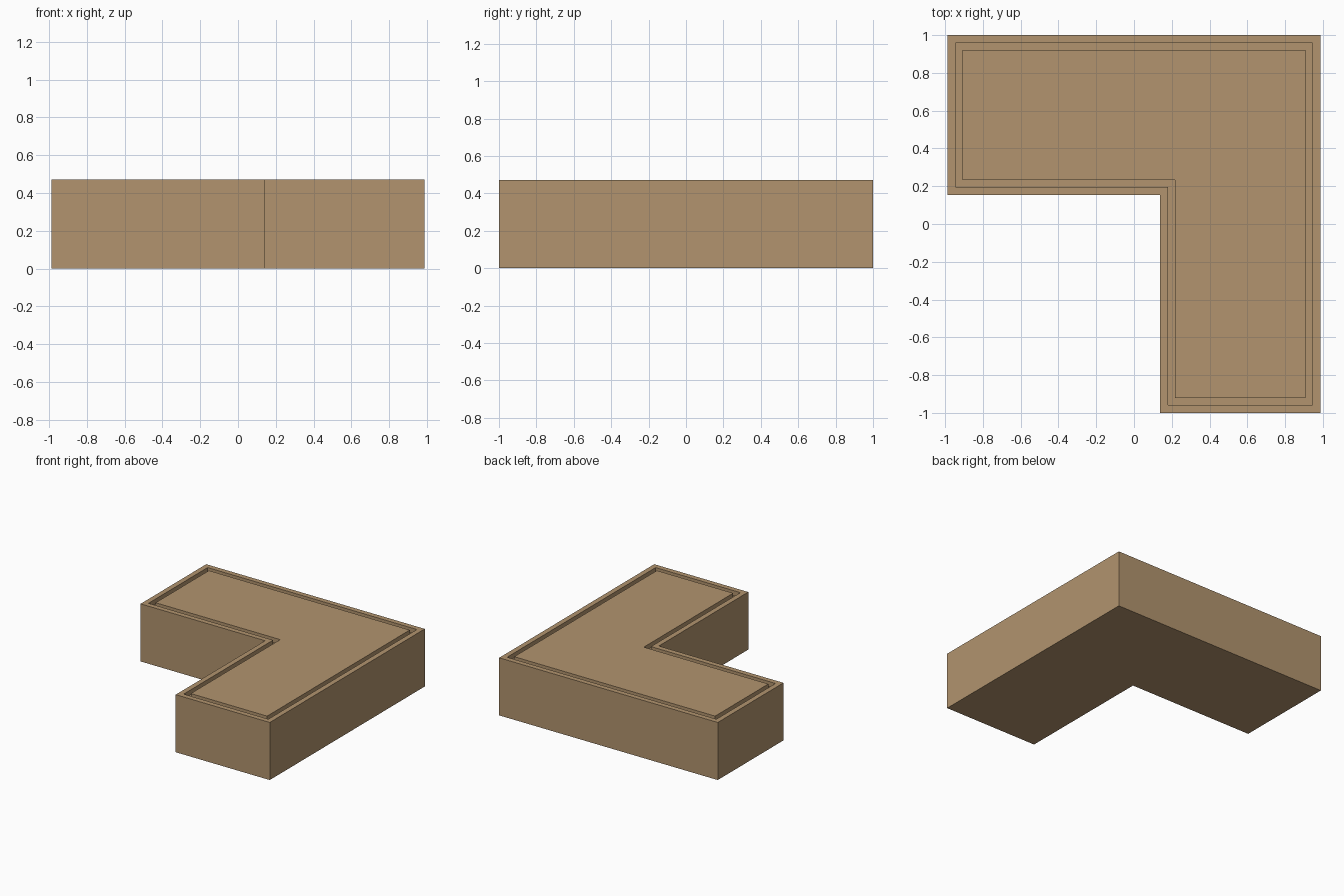
import bpy, bmesh

if "Cube" in bpy.data.objects:
    bpy.data.objects.remove(bpy.data.objects["Cube"])

HX, HY = 0.987, 1.0        # half extents
CX, CY = 0.138, 0.153      # inner corner of the L
H = 0.47                   # height
GROOVE = 0.04              # groove depth

wood = bpy.data.materials.new("warm tan")
wood.diffuse_color = (0.445, 0.296, 0.156, 1)
wood.use_nodes = True
wood.node_tree.nodes["Principled BSDF"].inputs["Base Color"].default_value = wood.diffuse_color


def outline(bm, d, z):
    """L-shaped ring of vertices, inset by d, at height z."""
    pts = [(-HX + d, HY - d), (-HX + d, CY + d), (CX + d, CY + d),
           (CX + d, -HY + d), (HX - d, -HY + d), (HX - d, HY - d)]
    return [bm.verts.new((x, y, z)) for x, y in pts]


# L-shaped block: side walls, rim, groove and flush centre panel
bm = bmesh.new()
steps = [(0, 0), (0, H), (0.042, H), (0.042, H - GROOVE),
         (0.08, H - GROOVE), (0.08, H)]
rings = [outline(bm, d, z) for d, z in steps]
for a, b in zip(rings, rings[1:]):
    for i in range(6):
        j = (i + 1) % 6
        bm.faces.new((a[i], a[j], b[j], b[i]))
bm.faces.new(rings[0][::-1])
bm.faces.new(rings[-1])
bmesh.ops.recalc_face_normals(bm, faces=bm.faces)

mesh = bpy.data.meshes.new("l_shaped_block")
bm.to_mesh(mesh)
bm.free()
mesh.materials.append(wood)
block = bpy.data.objects.new("l_shaped_block", mesh)
bpy.context.collection.objects.link(block)
